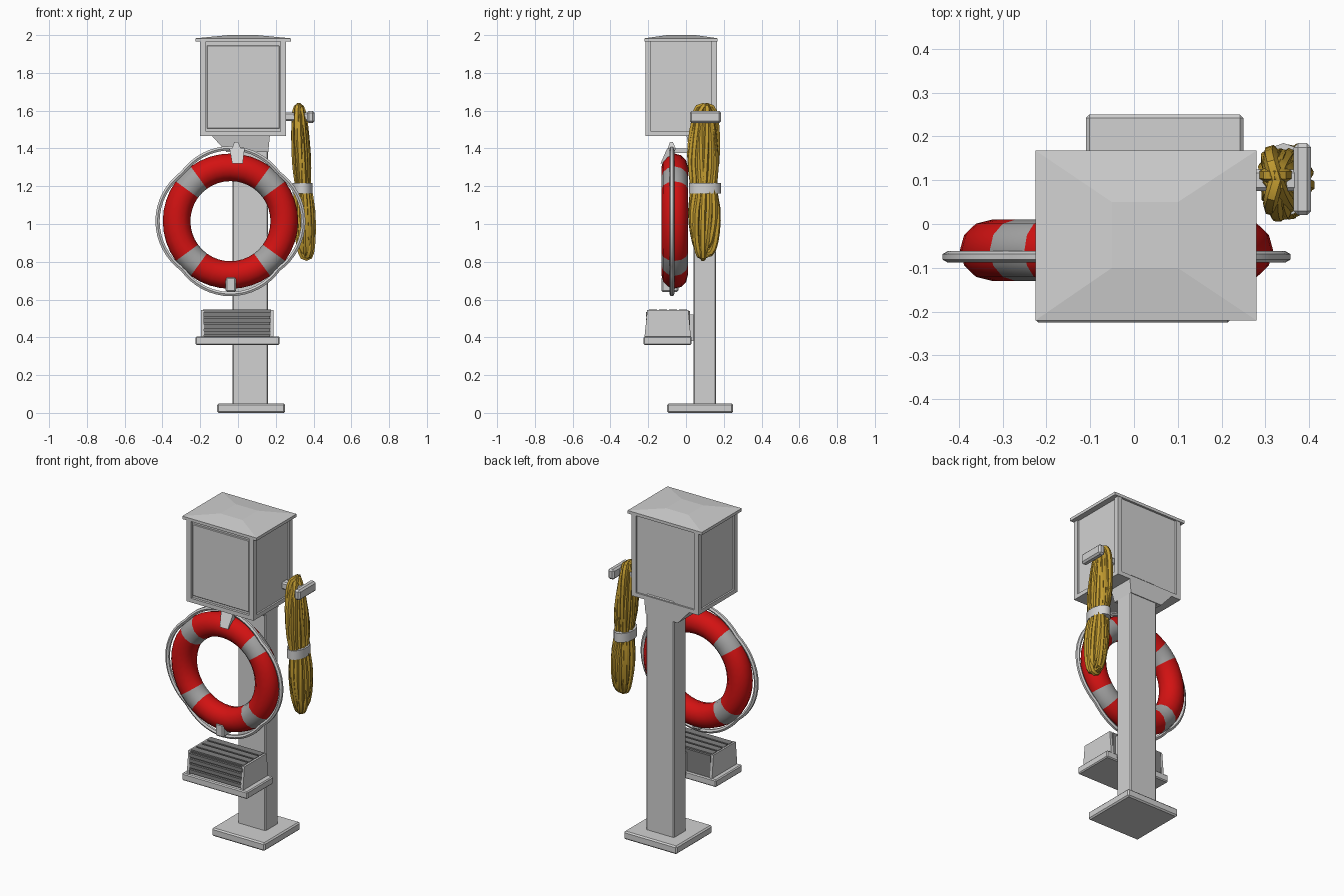
import bpy, bmesh, math
from math import sin, cos, pi
from mathutils import Vector

cube = bpy.data.objects.get("Cube")
if cube:
    bpy.data.objects.remove(cube, do_unlink=True)


def material(name, rgb):
    m = bpy.data.materials.new(name)
    m.use_nodes = True
    m.diffuse_color = (*rgb, 1)
    m.node_tree.nodes["Principled BSDF"].inputs["Base Color"].default_value = (*rgb, 1)
    return m


WHITE = material("painted white", (0.64, 0.64, 0.64))
GREY = material("reflective grey", (0.37, 0.37, 0.37))
DARK = material("dark grey", (0.22, 0.22, 0.22))
RED = material("buoy red", (0.65, 0.006, 0.006))
YELLOW = material("rope yellow", (0.54, 0.33, 0.03))


def finish(name, bm, *mats, smooth=False):
    bmesh.ops.recalc_face_normals(bm, faces=bm.faces)
    mesh = bpy.data.meshes.new(name)
    bm.to_mesh(mesh)
    bm.free()
    for m in mats:
        mesh.materials.append(m)
    ob = bpy.data.objects.new(name, mesh)
    bpy.context.collection.objects.link(ob)
    if smooth:
        shade(ob)
    return ob


def shade(ob):
    bpy.ops.object.select_all(action='DESELECT')
    ob.select_set(True)
    bpy.context.view_layer.objects.active = ob
    bpy.ops.object.shade_smooth_by_angle(angle=math.radians(40))


def box(name, x, y, z, mat, top_x=None, top_y=None, bevel=0.0):
    """Box from ranges; top_x and top_y give a different range at the top."""
    bm = bmesh.new()
    bmesh.ops.create_cube(bm, size=1)
    for v in bm.verts:
        up = v.co.z > 0
        rx = top_x if up and top_x else x
        ry = top_y if up and top_y else y
        v.co = (rx[v.co.x > 0], ry[v.co.y > 0], z[up])
    if bevel:
        bmesh.ops.bevel(bm, geom=bm.edges[:], offset=bevel, segments=1, affect='EDGES')
    return finish(name, bm, mat)


def tube(name, paths, radius, mat):
    """Closed round strands following each path."""
    data = bpy.data.curves.new(name, 'CURVE')
    data.dimensions = '3D'
    data.bevel_depth = radius
    data.bevel_resolution = 1
    for path in paths:
        s = data.splines.new('POLY')
        s.points.add(len(path) - 1)
        for p, co in zip(s.points, path):
            p.co = (*co, 1)
        s.use_cyclic_u = True
    data.materials.append(mat)
    ob = bpy.data.objects.new(name, data)
    bpy.context.collection.objects.link(ob)
    bpy.ops.object.select_all(action='DESELECT')
    ob.select_set(True)
    bpy.context.view_layer.objects.active = ob
    bpy.ops.object.convert(target='MESH')
    shade(bpy.context.object)


# Foot, post and the flared bracket under the cabinet
box("base_plate", (-0.11, 0.25), (-0.1, 0.25), (0, 0.05), WHITE, bevel=0.008)
box("post", (-0.03, 0.16), (0.04, 0.16), (0.04, 1.5), WHITE, bevel=0.006)
box("cabinet_bracket", (-0.06, 0.16), (0.02, 0.165), (1.38, 1.48), WHITE,
    top_x=(-0.15, 0.17), top_y=(0, 0.165))

# Cabinet with a door, corner frame and crowned roof
box("cabinet", (-0.19, 0.245), (-0.2, 0.155), (1.475, 1.97), WHITE)
box("door", (-0.165, 0.22), (-0.208, -0.19), (1.505, 1.945), WHITE, bevel=0.003)
for i, x in enumerate((-0.2, 0.225)):
    for j, y in enumerate((-0.215, 0.135)):
        box(f"corner_frame_{i}{j}", (x, x + 0.03), (y, y + 0.03), (1.47, 1.97), WHITE)
box("cabinet_floor_rim", (-0.2, 0.255), (-0.215, 0.165), (1.465, 1.49), WHITE)
box("roof_slab", (-0.225, 0.28), (-0.22, 0.168), (1.965, 1.983), WHITE)
box("roof_crown", (-0.225, 0.28), (-0.22, 0.168), (1.983, 2.0), WHITE,
    top_x=(-0.05, 0.1), top_y=(-0.1, 0.05))

# Life ring with four reflective bands
CENTRE = Vector((-0.04, -0.06, 1.015))
SEGS, SIDES = 40, 12


def on_ring(a, r, y=0.0):
    return CENTRE + Vector((r * cos(a), y, r * sin(a)))


bm = bmesh.new()
rows = []
for i in range(SEGS):
    a = 2 * pi * i / SEGS
    rows.append([bm.verts.new(on_ring(a, 0.285 + 0.073 * cos(b), 0.07 * sin(b)))
                 for b in (2 * pi * j / SIDES for j in range(SIDES))])
for i in range(SEGS):
    mid = 360 * (i + 0.5) / SEGS
    banded = abs(mid % 90 - 45) < 9
    for j in range(SIDES):
        n, k = (i + 1) % SEGS, (j + 1) % SIDES
        f = bm.faces.new((rows[i][j], rows[n][j], rows[n][k], rows[i][k]))
        f.material_index = int(banded)
finish("life_ring", bm, RED, GREY, smooth=True)

# Grab line swagging between the bands
tube("grab_line", [[on_ring(a, 0.36 + 0.026 * abs(cos(2 * a)), -0.015)
                    for a in (2 * pi * i / 64 for i in range(64))]], 0.013, WHITE)

# Ring hanger and lower clip
box("hanger_arm", (-0.03, 0.02), (-0.1, 0.06), (1.375, 1.4), WHITE)
box("hanger_hook", (-0.03, 0.025), (-0.135, -0.11), (1.32, 1.4), WHITE,
    top_x=(-0.045, 0.035), top_y=(-0.1, -0.05))
box("hanger_tip", (-0.035, 0.02), (-0.1, -0.05), (1.39, 1.435), WHITE,
    top_x=(-0.02, 0.0), top_y=(-0.085, -0.07))
box("lower_clip", (-0.065, -0.01), (-0.13, -0.04), (0.64, 0.72), WHITE, bevel=0.008)

# Step box with slatted front between two end plates
box("step_tray", (-0.225, 0.22), (-0.225, 0.03), (0.36, 0.405), WHITE, bevel=0.006)
box("step_body", (-0.18, 0.17), (-0.2, 0.02), (0.4, 0.54), DARK)
for i in range(4):
    z = 0.412 + 0.033 * i
    box(f"step_slat_{i}", (-0.185, 0.175), (-0.213, -0.195), (z, z + 0.022), DARK)
for i in range(4):
    y = -0.195 + 0.053 * i
    box(f"step_top_slat_{i}", (-0.185, 0.175), (y, y + 0.042), (0.535, 0.548), DARK)
for side, x in (("right", -0.195), ("left", 0.172)):
    box(f"step_end_{side}", (x, x + 0.015), (-0.222, 0.028), (0.38, 0.545), WHITE,
        top_y=(-0.205, 0.012))
box("step_mount", (-0.02, 0.15), (0.02, 0.05), (0.38, 0.52), WHITE)


# Hanging rope: loops rotated about a common axis, pinched at the tie
def coil_path(k, count=9):
    a = pi * k / count
    bottom = 0.82 + 0.07 * ((k * 4) % count) / count
    top = 1.625 - 0.03 * (k % 3)
    path = []
    for i in range(32):
        t = 2 * pi * i / 32
        z = (top + bottom) / 2 + (top - bottom) / 2 * cos(t)
        s = math.copysign(abs(sin(t)) ** 0.6, sin(t))
        pinch = 1 - 0.3 * math.exp(-((z - 1.19) / 0.09) ** 2)
        wx = (0.038 if z > 1.19 else 0.05) * pinch
        wy = 0.072 * pinch
        x = 0.322 + 0.04 * (1.62 - z) / 0.8
        path.append((x + wx * cos(a) * s, 0.1 + wy * sin(a) * s + 0.012 * sin(5 * z + k), z))
    return path


tube("rope_coil", [coil_path(k) for k in range(9)], 0.017, YELLOW)


# Tie round the rope, and the peg it hangs from
def band(name, x, y, z, rx, ry, h, mat):
    bm = bmesh.new()
    bmesh.ops.create_cone(bm, cap_ends=True, segments=14, radius1=1, radius2=1, depth=1)
    for v in bm.verts:
        v.co = (x + rx * v.co.x, y + ry * v.co.y, z + h * v.co.z)
    finish(name, bm, mat, smooth=True)


band("rope_tie", 0.342, 0.1, 1.19, 0.055, 0.085, 0.055, WHITE)
box("rope_peg", (0.24, 0.4), (0.075, 0.125), (1.545, 1.59), WHITE, bevel=0.008)
box("peg_end", (0.365, 0.405), (0.02, 0.185), (1.535, 1.598), WHITE, bevel=0.01)
